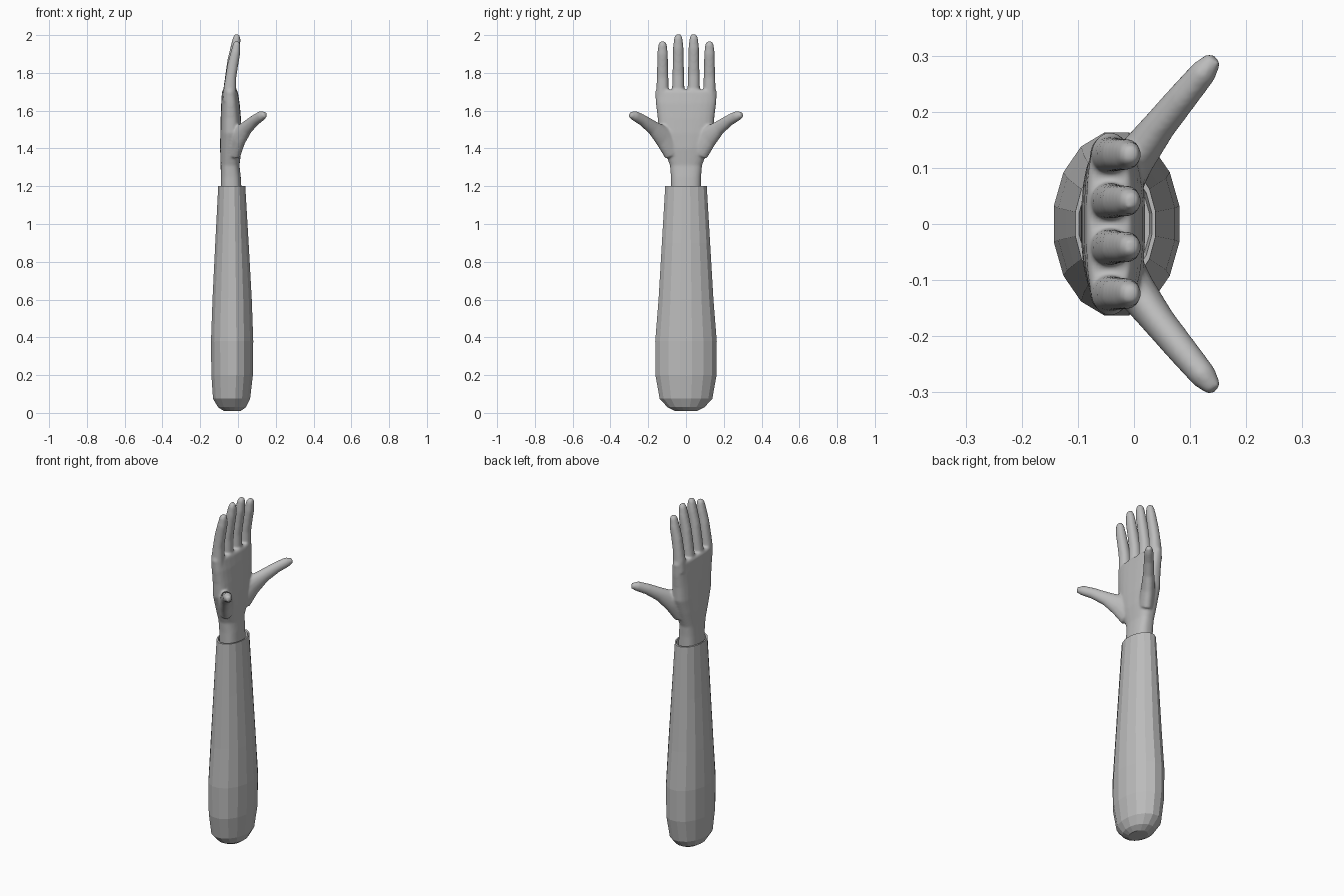
import bpy, bmesh
from math import sin, cos, pi, copysign
from mathutils import Vector

cube = bpy.data.objects.get("Cube")
if cube:
    bpy.data.objects.remove(cube)

grey = bpy.data.materials.new("plain grey")
grey.use_nodes = True
COLOUR = (0.5, 0.5, 0.5, 1)
grey.diffuse_color = COLOUR
grey.node_tree.nodes["Principled BSDF"].inputs["Base Color"].default_value = COLOUR


def spow(v, e):
    return copysign(abs(v) ** e, v)


def loft(bm, rings, sides, power=1.0):
    """Skin closed elliptical rings: (centre, u axis, v axis)."""
    rows = []
    for c, u, v in rings:
        angles = [2 * pi * (i + 0.5) / sides for i in range(sides)]
        rows.append([bm.verts.new(c + u * spow(cos(a), power) + v * spow(sin(a), power))
                     for a in angles])
    for r, s in zip(rows, rows[1:]):
        for i in range(sides):
            j = (i + 1) % sides
            bm.faces.new((r[i], r[j], s[j], s[i]))
    bm.faces.new(rows[0][::-1])
    bm.faces.new(rows[-1])


def upright(profile):
    """Level rings from rows of z, centre x, half depth, half width."""
    return [(Vector((x, 0, z)), Vector((a, 0, 0)), Vector((0, b, 0)))
            for z, x, a, b in profile]


def along(points, sizes, ref):
    """Rings square to a path; sizes are half extents along ref and across it."""
    rings = []
    for i, p in enumerate(points):
        t = (points[min(i + 1, len(points) - 1)] - points[max(i - 1, 0)]).normalized()
        v = t.cross(ref).normalized()
        u = v.cross(t)
        rings.append((p, u * sizes[i][0], v * sizes[i][1]))
    return rings


def make(name, bm):
    bmesh.ops.recalc_face_normals(bm, faces=bm.faces)
    me = bpy.data.meshes.new(name)
    bm.to_mesh(me)
    bm.free()
    me.materials.append(grey)
    ob = bpy.data.objects.new(name, me)
    bpy.context.scene.collection.objects.link(ob)
    return ob


# Faceted forearm sleeve with a turned-in cuff
bm = bmesh.new()
loft(bm, upright([
    (0.01, -0.03, 0.045, 0.06), (0.03, -0.032, 0.075, 0.1), (0.075, -0.034, 0.1, 0.142),
    (0.2, -0.031, 0.112, 0.165), (0.38, -0.031, 0.114, 0.166), (0.6, -0.031, 0.106, 0.148),
    (0.9, -0.032, 0.09, 0.13), (1.2, -0.033, 0.073, 0.112),
    (1.2, -0.033, 0.066, 0.1), (1.17, -0.033, 0.062, 0.09)]), 16)
make("forearm_sleeve", bm)

# Hand: wrist and palm
bm = bmesh.new()
loft(bm, upright([
    (1.15, -0.035, 0.056, 0.078), (1.25, -0.038, 0.053, 0.08), (1.31, -0.042, 0.05, 0.085),
    (1.4, -0.038, 0.057, 0.118), (1.48, -0.037, 0.057, 0.146), (1.56, -0.038, 0.054, 0.15),
    (1.64, -0.04, 0.049, 0.16), (1.7, -0.043, 0.042, 0.164), (1.71, -0.043, 0.036, 0.16)]),
    24, 0.75)

# Two mirrored thumbs and two mirrored pairs of fingers
for side in (1, -1):
    path = [Vector((x, y * side, z)) for x, y, z in (
        (-0.03, 0.06, 1.39), (0.0, 0.115, 1.46), (0.045, 0.175, 1.51),
        (0.09, 0.23, 1.55), (0.125, 0.272, 1.573), (0.144, 0.296, 1.58))]
    sizes = [(0.07, 0.04), (0.06, 0.037), (0.038, 0.03),
             (0.03, 0.027), (0.027, 0.024), (0.015, 0.014)]
    loft(bm, along(path, sizes, Vector((0, 0, 1))), 14)

    for y, top in ((0.124, 1.967), (0.041, 2.004)):
        h = top - 1.65
        path = [Vector((x, y * side, 1.65 + h * f)) for f, x in (
            (0, -0.043), (0.2, -0.043), (0.4, -0.038), (0.6, -0.028),
            (0.8, -0.014), (0.95, -0.007), (1, -0.005))]
        sizes = [(0.033, 0.036), (0.033, 0.034), (0.031, 0.029), (0.029, 0.029),
                 (0.028, 0.026), (0.022, 0.02), (0.013, 0.012)]
        loft(bm, along(path, sizes, Vector((0, 1, 0))), 14, 0.9)

# Fuse the hand into one soft skin
hand = make("hand", bm)
fuse = hand.modifiers.new("fuse", 'REMESH')
fuse.mode = 'VOXEL'
fuse.voxel_size = 0.006
fuse.use_smooth_shade = True
soft = hand.modifiers.new("soften", 'SMOOTH')
soft.factor = 0.5
soft.iterations = 8
